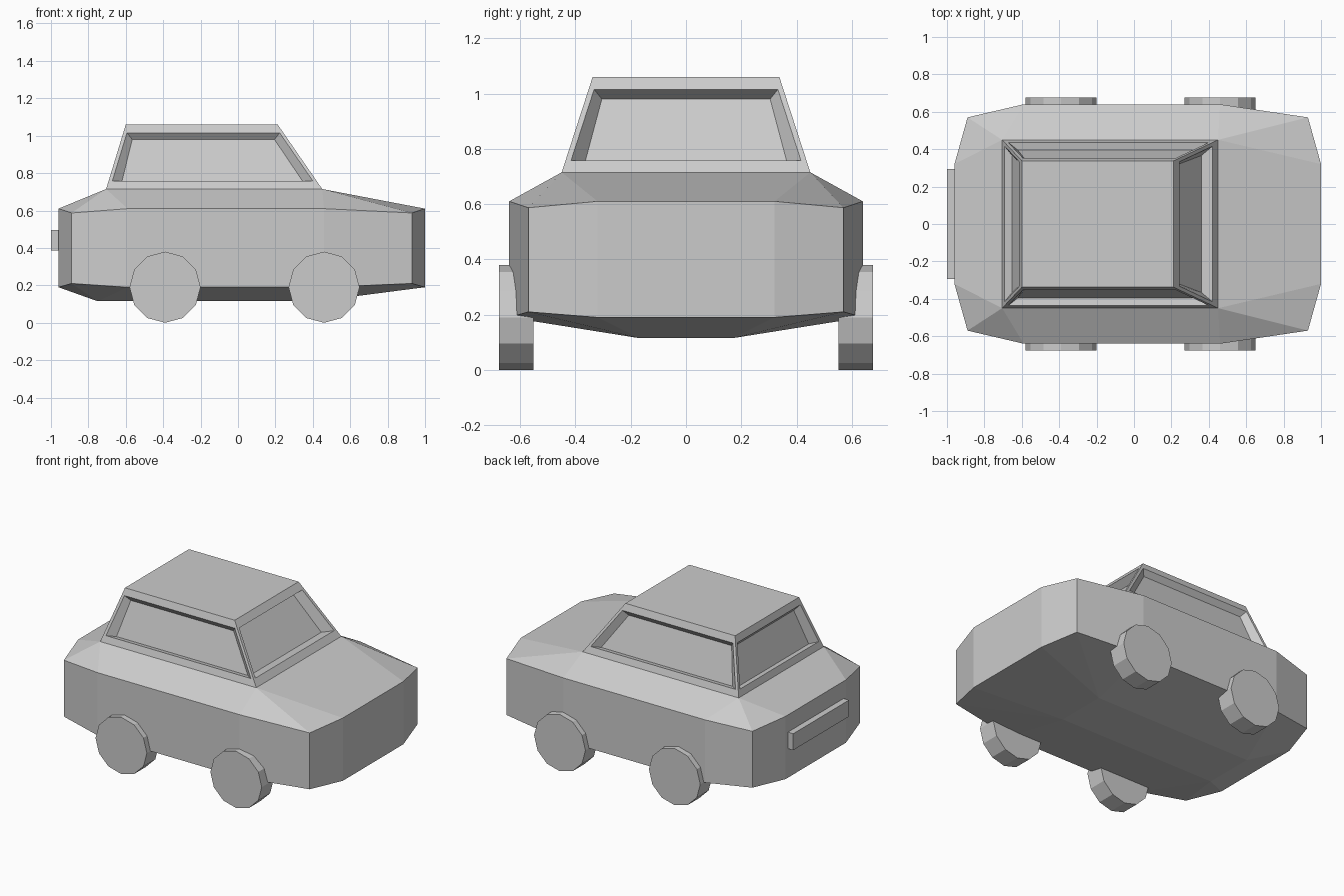
import bpy
import bmesh
from math import pi
from mathutils import Matrix, Vector

cube = bpy.data.objects.get("Cube")
if cube:
    bpy.data.objects.remove(cube, do_unlink=True)

GREY = (0.6, 0.6, 0.6, 1.0)
paint = bpy.data.materials.new("light_grey")
paint.use_nodes = True
paint.diffuse_color = GREY
paint.node_tree.nodes["Principled BSDF"].inputs["Base Color"].default_value = GREY


def finish(bm, name):
    """Turn a bmesh into a flat shaded object."""
    bmesh.ops.remove_doubles(bm, verts=bm.verts, dist=0.0005)
    bmesh.ops.recalc_face_normals(bm, faces=bm.faces)
    mesh = bpy.data.meshes.new(name)
    bm.to_mesh(mesh)
    bm.free()
    mesh.materials.append(paint)
    obj = bpy.data.objects.new(name, mesh)
    bpy.context.collection.objects.link(obj)
    return obj


def rectangle(bm, x0, x1, y, z):
    """Corners counterclockwise, starting at the nose's right."""
    return [bm.verts.new(p) for p in ((x1, -y, z), (x1, y, z), (x0, y, z), (x0, -y, z))]


# Body: a twelve-point belt, drawn in to a rectangular deck and floor
half = [(1.0, 0.32), (0.93, 0.57), (0.46, 0.64), (-0.59, 0.64), (-0.89, 0.57), (-0.96, 0.32)]
outline = [(1.0, -0.32)] + half + [(x, -y) for x, y in reversed(half[1:])]
bm = bmesh.new()


def belt(z, corner_z):
    return [bm.verts.new((x, y, corner_z if i % 3 == 2 else z))
            for i, (x, y) in enumerate(outline)]


def close_belt(ring, rect):
    """Join the belt to a rectangle, three belt points per corner."""
    n = len(ring)
    for i in range(n):
        j = (i + 1) % n
        a, b = rect[(i + 2) // 3 % 4], rect[(j + 2) // 3 % 4]
        bm.faces.new([ring[i], ring[j], a] if a == b else [ring[i], ring[j], b, a])
    bm.faces.new(rect)


upper, lower = belt(0.61, 0.587), belt(0.19, 0.21)
for i in range(len(outline)):
    j = (i + 1) % len(outline)
    bm.faces.new((lower[i], lower[j], upper[j], upper[i]))
close_belt(upper, rectangle(bm, -0.705, 0.45, 0.45, 0.715))
close_belt(lower, rectangle(bm, -0.75, 0.42, 0.17, 0.115))
finish(bm, "body")

# Cabin: tapered box whose four sides each hold a recessed window
bm = bmesh.new()
base = rectangle(bm, -0.705, 0.45, 0.45, 0.715)
roof = rectangle(bm, -0.6, 0.212, 0.338, 1.06)
bm.faces.new(roof)
recess = [(0.06, 0.045), (0.04, 0.027), (0.04, 0.03), (0.04, 0.027)]  # bottom, top depth
for i, (deep_low, deep_high) in enumerate(recess):
    j = (i + 1) % 4
    along = (base[j].co - base[i].co).normalized()
    inward = Vector((-along.y, along.x, 0))
    opening, pane = [], []
    for low, high, way, v in ((base[i], roof[i], 1, 0.125), (base[j], roof[j], -1, 0.125),
                              (base[j], roof[j], -1, 0.87), (base[i], roof[i], 1, 0.87)):
        p = low.co.lerp(high.co, v) + along * way * 0.02
        is_low = v < 0.5
        side, depth, drop = (0.05, deep_low, 0.008) if is_low else (0.028, deep_high, 0.035)
        opening.append(bm.verts.new(p))
        pane.append(bm.verts.new(p + along * way * side + inward * depth
                                 - Vector((0, 0, drop))))
    outer = [base[i], base[j], roof[j], roof[i]]
    for k in range(4):
        m = (k + 1) % 4
        bm.faces.new((outer[k], outer[m], opening[m], opening[k]))
        bm.faces.new((opening[k], opening[m], pane[m], pane[k]))
    bm.faces.new(pane)
finish(bm, "cabin")

# Wheels: twelve-sided discs with a point at the bottom
for end, x in (("front", 0.46), ("rear", -0.39)):
    for side, y in (("left", 0.615), ("right", -0.615)):
        bm = bmesh.new()
        turn = Matrix.Translation((x, y, 0.19)) @ Matrix.Rotation(pi / 2, 4, "X")
        bmesh.ops.create_cone(bm, cap_ends=True, segments=12, radius1=0.19,
                              radius2=0.19, depth=0.125, matrix=turn)
        finish(bm, f"{end}_{side}_wheel")

# Rear plate
bm = bmesh.new()
bmesh.ops.create_cube(bm, size=1, matrix=Matrix.Translation((-0.975, 0, 0.44))
                      @ Matrix.Diagonal((0.05, 0.59, 0.11, 1)))
finish(bm, "rear_plate")
